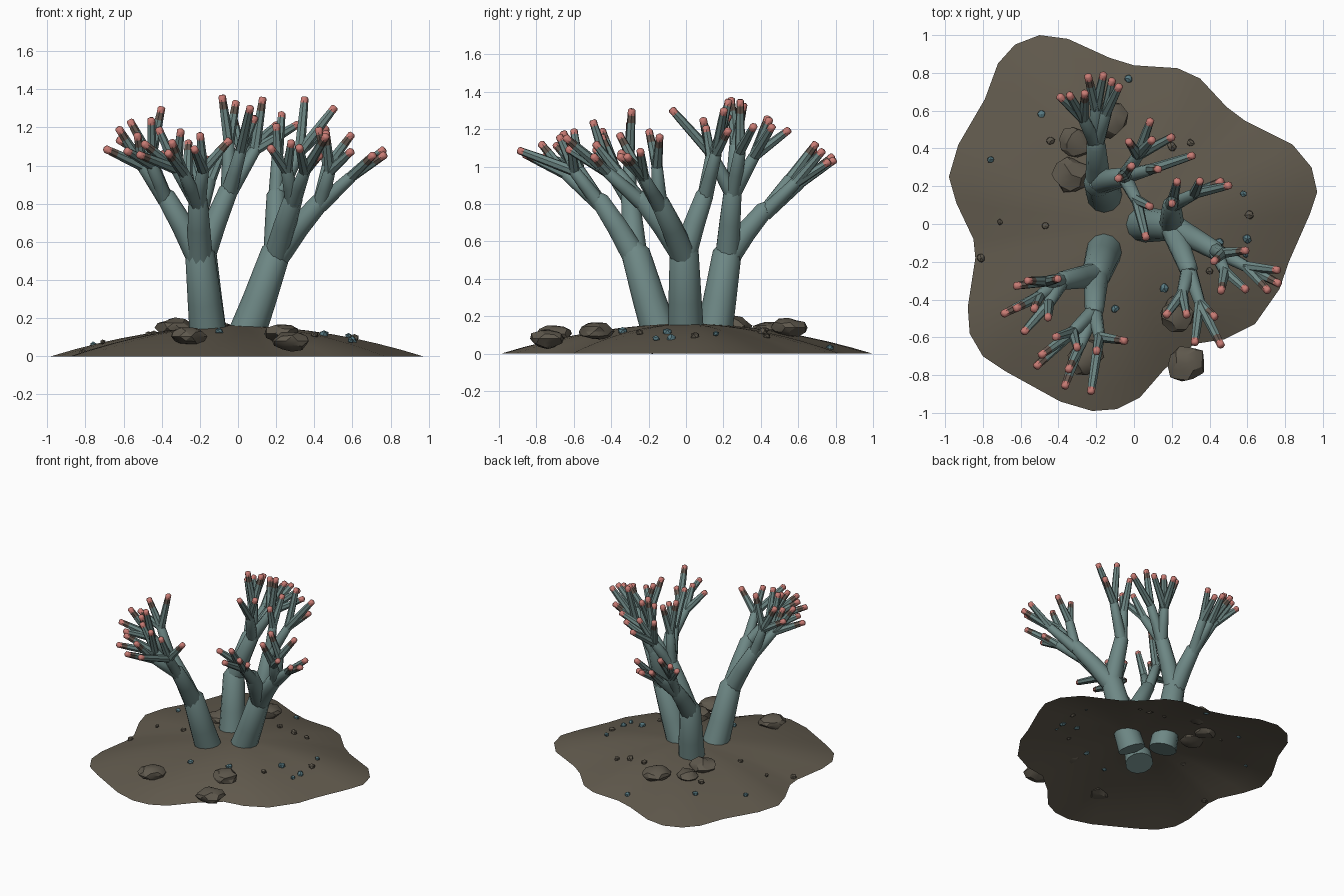
import bpy, bmesh, math, random
from mathutils import Vector as V

if "Cube" in bpy.data.objects:
    bpy.data.objects.remove(bpy.data.objects["Cube"])

random.seed(4)


def mat(name, c):
    m = bpy.data.materials.new(name)
    m.diffuse_color = (*c, 1)
    m.use_nodes = True
    m.node_tree.nodes["Principled BSDF"].inputs["Base Color"].default_value = m.diffuse_color
    return m


TEAL = mat("coral teal", (0.155, 0.245, 0.235))
BAND = mat("tip brown", (0.135, 0.10, 0.08))
PINK = mat("tip pink", (0.58, 0.20, 0.175))
SAND = mat("seabed brown", (0.122, 0.104, 0.076))
ROCK = mat("rock brown", (0.112, 0.097, 0.073))
BLUE = mat("pebble blue", (0.10, 0.20, 0.23))


def finish(bm, name, mats, angle):
    bmesh.ops.recalc_face_normals(bm, faces=bm.faces)
    me = bpy.data.meshes.new(name)
    bm.to_mesh(me)
    bm.free()
    for m in mats:
        me.materials.append(m)
    ob = bpy.data.objects.new(name, me)
    bpy.context.collection.objects.link(ob)
    bpy.ops.object.select_all(action='DESELECT')
    ob.select_set(True)
    bpy.context.view_layer.objects.active = ob
    bpy.ops.object.shade_smooth_by_angle(angle=math.radians(angle))


# Seabed mound: wavy outline filled with dome rings, open underneath
OUT = [(.97, .17), (.94, .30), (.84, .42), (.59, .545), (.49, .62), (.35, .77), (.23, .825), (0, .84),
       (-.13, .88), (-.35, .98), (-.5, 1.0), (-.63, .95), (-.72, .85), (-.79, .66), (-.93, .42),
       (-.98, .25), (-.94, .11), (-.85, -.08), (-.84, -.18), (-.88, -.44), (-.87, -.58), (-.80, -.70),
       (-.68, -.78), (-.39, -.94), (-.22, -.99), (-.09, -.98), (.03, -.92), (.16, -.77), (.32, -.635),
       (.48, -.61), (.64, -.53), (.77, -.345), (.82, -.2), (.93, .05)]


def ground(x, y):
    best = 1.0
    a = math.atan2(y, x)
    near = min(OUT, key=lambda p: abs((math.atan2(p[1], p[0]) - a + math.pi) % (2 * math.pi) - math.pi))
    best = math.hypot(x, y) / math.hypot(*near)
    return max(0, 0.16 * (1 - best ** 1.9))


bm = bmesh.new()
rings = []
for i in range(1, 9):
    t = i / 8
    rings.append([bm.verts.new((x * t, y * t, 0.16 * (1 - t ** 1.9))) for x, y in OUT])
top = bm.verts.new((0, 0, 0.163))
n = len(OUT)
for k in range(n):
    j = (k + 1) % n
    bm.faces.new((top, rings[0][k], rings[0][j]))
    for a, b in zip(rings, rings[1:]):
        bm.faces.new((a[k], b[k], b[j], a[j]))
finish(bm, "seabed_mound", [SAND], 40)


# Tapered tube through points, one material per segment
def tube(bm, pts, radii, sides, mats=None):
    loops = []
    for i, p in enumerate(pts):
        d = (pts[min(i + 1, len(pts) - 1)] - pts[max(i - 1, 0)]).normalized()
        q = V((0, 0, 1)).rotation_difference(d)
        loops.append([bm.verts.new(p + q @ V((math.cos(2 * math.pi * s / sides) * radii[i],
                                              math.sin(2 * math.pi * s / sides) * radii[i], 0)))
                      for s in range(sides)])
    for i in range(len(loops) - 1):
        for s in range(sides):
            e = (s + 1) % sides
            f = bm.faces.new((loops[i][s], loops[i][e], loops[i + 1][e], loops[i + 1][s]))
            f.material_index = mats[i] if mats else 0
    bm.faces.new(loops[0][::-1])
    bm.faces.new(loops[-1]).material_index = mats[-1] if mats else 0


def limb(bm, a, b, r0, r1, sides, bow=0.0):
    d = (b - a).normalized()
    mid = a.lerp(b, 0.5) + V((0, 0, bow))
    tube(bm, [a, mid, b, b + d * r1 * 0.6], [r0, (r0 + r1) / 2, r1, r1 * 0.6], sides)


def tip(bm, a, b):
    d = (b - a).normalized()
    band = 1 if random.random() < 0.5 else 0
    tube(bm, [a, b - d * .075, b - d * .035, b - d * .008, b],
         [.029, .023, .021, .021, .013], 7, [0, band, 2, 2])


# Corals: base, fork, then limbs (middle point, groups of tips)
A = [((-.38, -.30, .84), [
        [(-.635, -.33, 1.14), (-.57, -.30, 1.24), (-.40, -.29, 1.31)],
        [(-.70, -.48, 1.09), (-.63, -.45, 1.20), (-.53, -.455, 1.17)],
        [(-.59, -.58, 1.08), (-.455, -.50, 1.25)]]),
     ((-.21, -.46, .82), [
        [(-.23, -.90, 1.09), (-.04, -.62, 1.14), (-.20, -.68, 1.17)],
        [(-.35, -.78, 1.13), (-.37, -.87, 1.07)],
        [(-.525, -.76, 1.06), (-.50, -.70, 1.12), (-.42, -.60, 1.20), (-.30, -.66, 1.19)]])]
B = [((-.20, .42, .77), [
        [(-.40, .68, 1.07), (-.345, .69, 1.10), (-.26, .70, 1.13)],
        [(-.245, .79, 1.06), (-.16, .80, 1.04)],
        [(-.115, .77, 1.03), (-.075, .735, 1.09)]]),
     ((-.05, .25, .87), [
        [(.09, .555, 1.20), (-.03, .44, 1.27), (.10, .45, 1.26), (.21, .465, 1.22)],
        [(.32, .365, 1.22), (.13, .29, 1.36)],
        [(-.085, .24, 1.37), (-.01, .31, 1.34)],
        [(.09, .09, 1.26), (.065, -.08, 1.31)]])]
C = [((.20, .10, .85), [
        [(.51, .205, 1.31), (.47, .23, 1.20), (.35, .23, 1.36)],
        [(.23, .23, 1.28), (.20, .105, 1.22)]]),
     ((.29, -.24, .83), [
        [(.165, -.49, 1.10), (.28, -.49, 1.13)],
        [(.465, -.65, 1.16), (.32, -.64, 1.10), (.435, -.50, 1.06)]]),
     ((.43, -.14, .81), [
        [(.60, -.14, 1.17), (.42, -.20, 1.20)],
        [(.77, -.245, 1.09), (.775, -.32, 1.06), (.715, -.36, 1.06)],
        [(.60, -.355, 1.08), (.46, -.36, 1.18)]])]
for name, base, fork, limbs in [
        ("left_coral", (-.15, -.12, .05), (-.20, -.27, .54), A),
        ("back_coral", (-.15, .14, .05), (-.19, .22, .54), B),
        ("right_coral", (.02, 0, .05), (.20, -.01, .55), C)]:
    bm = bmesh.new()
    fork = V(fork)
    limb(bm, V(base), fork, .10, .077, 12, -.01)
    for mid, groups in limbs:
        mid = V(mid)
        limb(bm, fork - V((0, 0, .03)), mid, .068, .05, 10, .01)
        for g in groups:
            tips = [V(t) for t in g]
            knee = mid.lerp(sum(tips, V()) / len(tips), 0.5)
            limb(bm, mid - V((0, 0, .02)), knee, .042, .031, 8)
            for t in tips:
                tip(bm, knee, t)
    finish(bm, name, [TEAL, BAND, PINK], 50)


# Rocks and pebbles: jittered, flattened icospheres
def stone(bm, c, r, flat, div):
    vs = bmesh.ops.create_icosphere(bm, subdivisions=div, radius=r)["verts"]
    turn = random.random() * 6
    for v in vs:
        p = v.co * random.uniform(.85, 1.15)
        v.co = V(c) + V((p.x * math.cos(turn) - p.y * math.sin(turn) * .9,
                         p.x * math.sin(turn) + p.y * math.cos(turn) * .9, p.z * flat))


bm = bmesh.new()
for x, y, z, r in [(-.13, .55, .14, .10), (-.31, .43, .13, .085), (-.33, .26, .15, .095),
                   (.23, -.48, .12, .095), (.28, -.74, .08, .10), (-.26, -.70, .105, .095)]:
    stone(bm, (x, y, z), r, .5, 2)
finish(bm, "rocks", [ROCK], 25)

for name, m, spots in [
        ("blue_pebbles", BLUE, [(-.03, .77), (-.49, .58), (-.76, .34), (.58, .16), (.60, -.08),
                                (.59, -.16), (.16, -.34), (-.10, -.45), (.45, -.1)]),
        ("brown_pebbles", ROCK, [(-.44, .44), (-.71, .01), (-.47, -.01), (-.81, -.18), (.61, .05),
                                 (.30, .43), (.07, .42), (.20, .41), (.4, -.25)])]:
    bm = bmesh.new()
    for x, y in spots:
        stone(bm, (x, y, ground(x, y) + .008), random.uniform(.017, .028), .8, 1)
    finish(bm, name, [m], 20)
